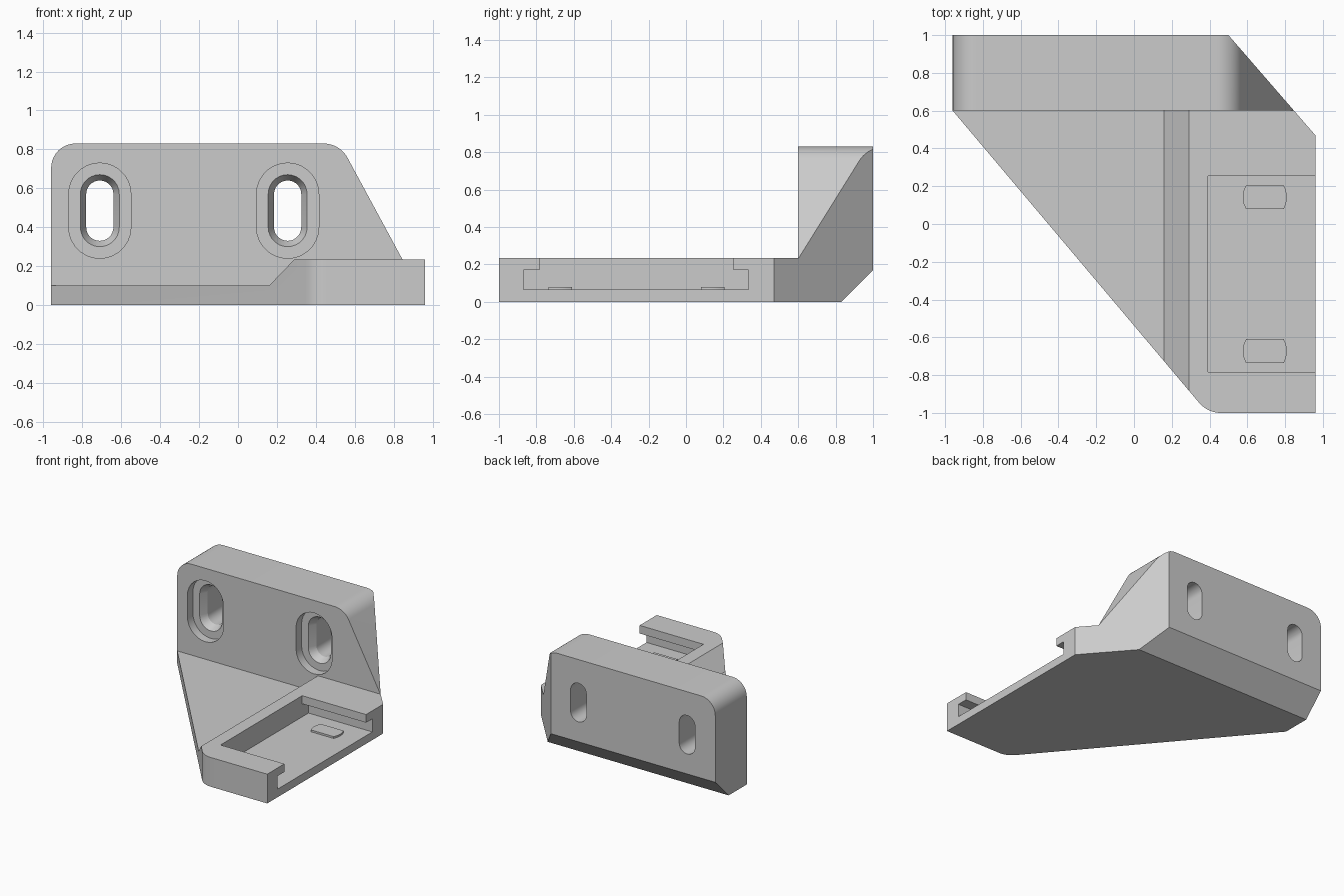
import bpy, bmesh, math
from mathutils import Vector

cube = bpy.data.objects.get("Cube")
if cube:
    bpy.data.objects.remove(cube, do_unlink=True)

grey = bpy.data.materials.new("light grey plastic")
grey.use_nodes = True
grey.diffuse_color = (0.6, 0.6, 0.6, 1)
grey.node_tree.nodes["Principled BSDF"].inputs["Base Color"].default_value = (0.6, 0.6, 0.6, 1)


def loft(name, rings):
    """Closed solid skinned through rings of 3D points."""
    bm = bmesh.new()
    loops = [[bm.verts.new(p) for p in ring] for ring in rings]
    n = len(loops[0])
    for low, high in zip(loops, loops[1:]):
        for i in range(n):
            j = (i + 1) % n
            bm.faces.new((low[i], low[j], high[j], high[i]))
    bm.faces.new(loops[0][::-1])
    bm.faces.new(loops[-1])
    bmesh.ops.recalc_face_normals(bm, faces=bm.faces[:])
    mesh = bpy.data.meshes.new(name)
    bm.to_mesh(mesh)
    bm.free()
    mesh.materials.append(grey)
    obj = bpy.data.objects.new(name, mesh)
    bpy.context.collection.objects.link(obj)
    return obj


def prism(name, pts, axis, start, end):
    """Extrude a 2D outline along the x, y or z axis."""
    place = {"x": lambda a, b, d: (d, a, b),
             "y": lambda a, b, d: (a, d, b),
             "z": lambda a, b, d: (a, b, d)}[axis]
    return loft(name, [[place(a, b, d) for a, b in pts] for d in (start, end)])


def fillet(pts, radii, steps=10):
    """Round the outline corners listed in radii."""
    out = []
    for i, p in enumerate(pts):
        if i not in radii:
            out.append(p)
            continue
        p, r = Vector(p), radii[i]
        u = (Vector(pts[i - 1]) - p).normalized()
        v = (Vector(pts[(i + 1) % len(pts)]) - p).normalized()
        half = math.acos(u.dot(v)) / 2
        centre = p + (u + v).normalized() * (r / math.sin(half))
        a = p + u * (r / math.tan(half)) - centre
        # Sweep from the first tangent point, turning the way the outline turns
        begin = math.atan2(a.y, a.x)
        turn = math.copysign(math.pi - 2 * half, u.y * v.x - u.x * v.y)
        for k in range(steps + 1):
            t = begin + turn * k / steps
            out.append((centre.x + r * math.cos(t), centre.y + r * math.sin(t)))
    return out


def combine(target, tool, operation):
    mod = target.modifiers.new(operation.lower(), "BOOLEAN")
    mod.operation, mod.solver, mod.object = operation, "EXACT", tool
    bpy.context.view_layer.objects.active = target
    bpy.ops.object.modifier_apply(modifier=mod.name)
    bpy.data.objects.remove(tool, do_unlink=True)


def slot_ring(x, y, r, z=0.485, straight=0.085, steps=14):
    """Upright stadium outline at depth y."""
    ring = []
    for side in (1, -1):
        for k in range(steps + 1):
            t = math.pi * k / steps
            ring.append((x + side * r * math.cos(t), y,
                         z + side * (straight + r * math.sin(t))))
    return ring


# Upright mounting wall with one sloping end
bracket = prism("bracket", fillet(
    [(-0.96, -0.1), (-0.96, 0.83), (0.523, 0.83), (1.026, -0.1)],
    {1: 0.125, 2: 0.14}), "y", 0.6, 1.1)

# Floor plate stepping up to the raised platform
floor = prism("floor", [(-1.1, -0.2), (1.1, -0.2), (1.1, 0.235), (0.29, 0.235),
                        (0.16, 0.1), (-1.1, 0.1)], "y", -1.2, 0.7)
combine(bracket, floor, "UNION")

# Trim everything to the plan outline
plan = fillet([(-0.96, 1), (-0.96, 0.6), (0.39, -1), (0.96, -1), (0.96, 0.47), (0.5, 1)],
              {2: 0.15})
combine(bracket, prism("plan", plan, "z", 0, 1), "INTERSECT")

# Chamfer under the back edge
combine(bracket, prism("back_chamfer", [(0.73, -0.1), (1.1, 0.27), (1.1, -0.1)],
                       "x", -1.2, 1.2), "DIFFERENCE")

# T-shaped pocket open on one side
combine(bracket, prism("pocket", [
    (-0.87, 0.065), (0.333, 0.065), (0.333, 0.17), (0.253, 0.17),
    (0.253, 0.3), (-0.783, 0.3), (-0.783, 0.17), (-0.87, 0.17)],
    "x", 0.393, 1.1), "DIFFERENCE")

# Stepped and countersunk screw slots
for x in (-0.71, 0.255):
    steps = [(0.5, 0.16), (0.67, 0.16), (0.67, 0.1), (0.73, 0.07), (1.1, 0.07)]
    combine(bracket, loft("slot", [slot_ring(x, y, r) for y, r in steps]), "DIFFERENCE")

# Low pads on the pocket floor
parts = [bracket]
for name, y in (("rear_pad", 0.142), ("front_pad", -0.673)):
    half = [(0.1, -0.063), (0.112, -0.035), (0.116, 0), (0.112, 0.035), (0.1, 0.063)]
    outline = [(0.693 + s * a, y + s * b) for s in (1, -1) for a, b in half]
    parts.append(prism(name, outline, "z", 0.05, 0.08))

# Smooth the rounded corners, keep edges sharp
bpy.ops.object.select_all(action="DESELECT")
for part in parts:
    part.select_set(True)
bpy.context.view_layer.objects.active = bracket
bpy.ops.object.shade_smooth_by_angle(angle=math.radians(25))
